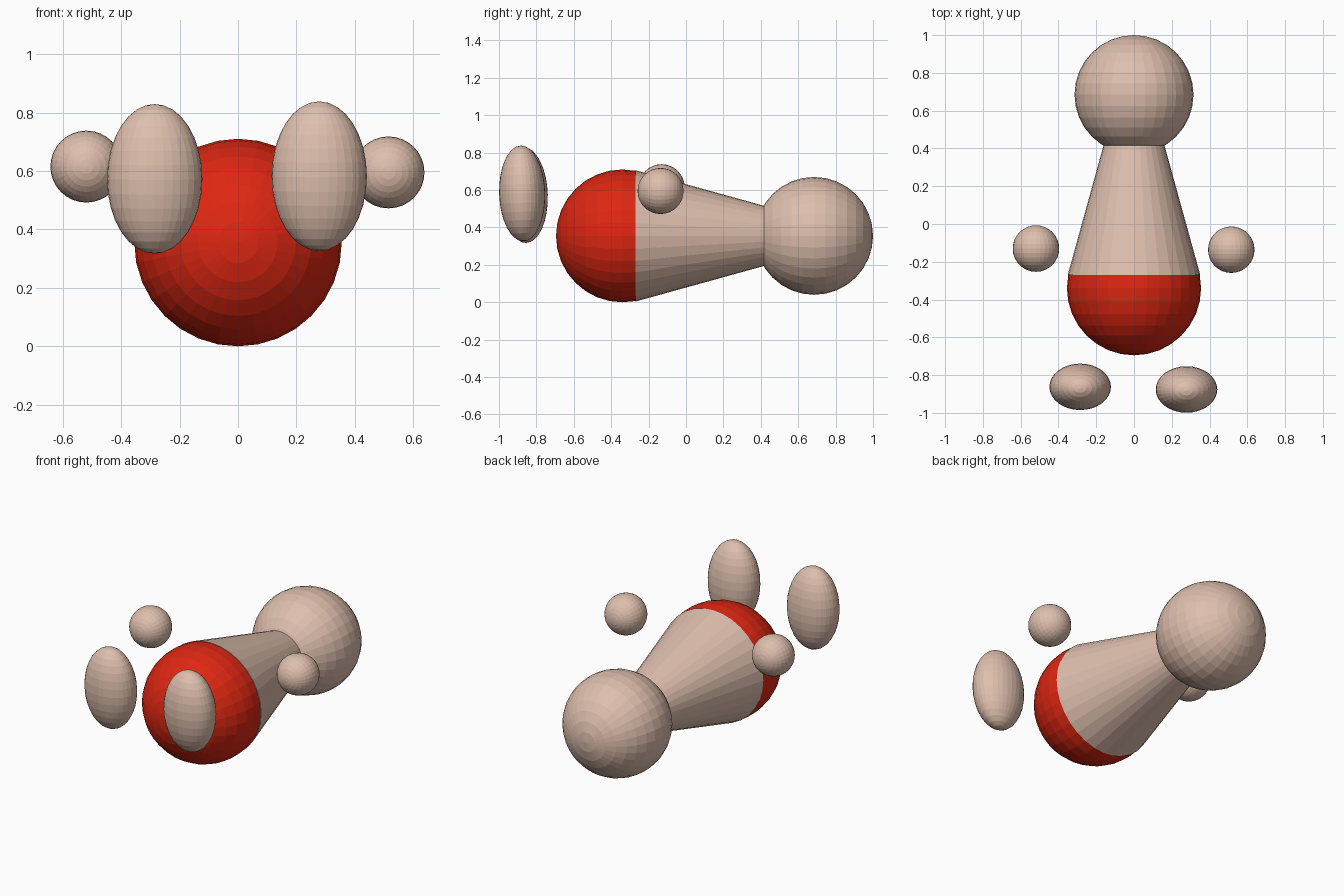
import bpy
from math import pi

if "Cube" in bpy.data.objects:
    bpy.data.objects.remove(bpy.data.objects["Cube"])


def material(name, color):
    m = bpy.data.materials.new(name)
    m.diffuse_color = color
    m.use_nodes = True
    m.node_tree.nodes["Principled BSDF"].inputs["Base Color"].default_value = m.diffuse_color
    return m


skin = material("skin", (0.73, 0.52, 0.42, 1))
red = material("red", (0.73, 0.02, 0.006, 1))


def finish(name, mat):
    ob = bpy.context.object
    ob.name = name
    ob.data.materials.append(mat)
    return ob


def ball(name, loc, size, mat, rot=(pi / 2, 0, 0)):
    """Flat-shaded UV sphere; size is the radius along each local axis."""
    bpy.ops.mesh.primitive_uv_sphere_add(segments=32, ring_count=16, radius=1,
                                         location=loc, rotation=rot)
    ob = finish(name, mat)
    ob.scale = size
    return ob


# Axis of the lying body
Z = 0.355

# Rounded red base and head, poles along the body
ball("red_base", (0, -0.34, Z), (0.355,) * 3, red)
ball("head", (0, 0.685, Z), (0.315,) * 3, skin)

# Tapered torso between them
y0, y1 = -0.27, 0.42
bpy.ops.mesh.primitive_cone_add(vertices=32, radius1=0.351, radius2=0.16, depth=y1 - y0,
                                location=(0, (y0 + y1) / 2, Z), rotation=(-pi / 2, 0, 0))
finish("torso", skin)

# Floating hands
ball("left_hand", (-0.519, -0.13, 0.615), (0.123,) * 3, skin)
ball("right_hand", (0.515, -0.136, 0.595), (0.123,) * 3, skin)

# Floating upright feet
foot = (0.163, 0.123, 0.256)
ball("left_foot", (-0.285, -0.862, 0.573), foot, skin, (0.03, 0, 0))
ball("right_foot", (0.278, -0.876, 0.582), foot, skin, (0.03, 0, 0))
